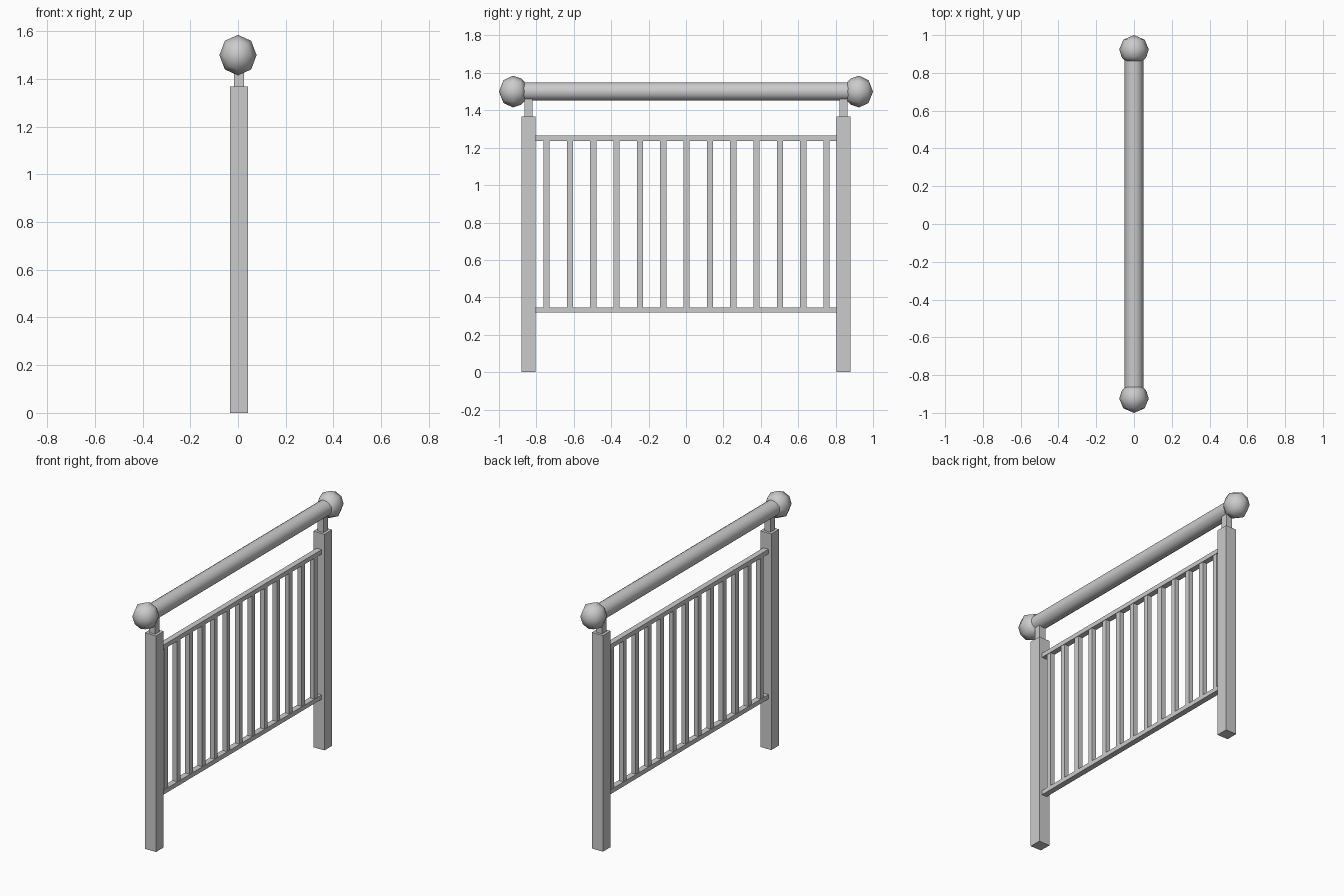
import bpy, bmesh, math

if "Cube" in bpy.data.objects:
    bpy.data.objects.remove(bpy.data.objects["Cube"], do_unlink=True)

# One plain grey for everything
grey = bpy.data.materials.new("grey metal")
grey.use_nodes = True
colour = (0.6, 0.6, 0.6, 1)
grey.diffuse_color = colour
grey.node_tree.nodes["Principled BSDF"].inputs["Base Color"].default_value = colour

CX = 0.004        # posts and infill sit slightly off the handrail axis
POST_Y = 0.842
RAIL_Z = 1.5


def box(name, y, z0, z1, wx, wy):
    bpy.ops.mesh.primitive_cube_add(size=1, location=(CX, y, (z0 + z1) / 2))
    ob = bpy.context.object
    ob.name = name
    ob.scale = (wx, wy, z1 - z0)
    bpy.ops.object.transform_apply(location=False, rotation=False, scale=True)
    ob.data.materials.append(grey)
    return ob


def lathe(name, profile, sides, rx, rz):
    """Revolve (y, radius) pairs about the handrail axis, with elliptical radii."""
    bm = bmesh.new()
    rings = []
    for y, r in profile:
        steps = sides if r > 0 else 1
        rings.append([bm.verts.new((rx * r * math.sin(math.tau * i / sides), y,
                                    RAIL_Z + rz * r * math.cos(math.tau * i / sides)))
                      for i in range(steps)])
    for a, b in zip(rings, rings[1:]):
        for i in range(sides):
            j = (i + 1) % sides
            corners = [a[i % len(a)], a[j % len(a)], b[j % len(b)], b[i % len(b)]]
            bm.faces.new(list(dict.fromkeys(corners)))
    for ring in (rings[0], rings[-1]):
        if len(ring) > 1:
            bm.faces.new(ring)
    bmesh.ops.recalc_face_normals(bm, faces=bm.faces)
    mesh = bpy.data.meshes.new(name)
    bm.to_mesh(mesh)
    bm.free()
    mesh.materials.append(grey)
    ob = bpy.data.objects.new(name, mesh)
    bpy.context.collection.objects.link(ob)
    bpy.ops.object.select_all(action='DESELECT')
    ob.select_set(True)
    bpy.context.view_layer.objects.active = ob
    bpy.ops.object.shade_smooth_by_angle(angle=math.radians(60))
    return ob


# Posts, necks and end balls, mirrored front to back
BALL = [(1.0, 0), (0.976, 0.72), (0.925, 1), (0.884, 0.84), (0.863, 0.62)]
for side, s in (("front", -1), ("back", 1)):
    box(side + "_post", s * POST_Y, 0, 1.368, 0.077, 0.077)
    box(side + "_neck", s * POST_Y, 1.368, RAIL_Z - 0.02, 0.043, 0.045)
    lathe(side + "_ball", [(s * y, r) for y, r in BALL], 8, 0.078, 0.085)

# Handrail
lathe("handrail", [(-0.87, 1), (0.87, 1)], 16, 0.049, 0.049)

# Infill rails and balusters
LOW, HIGH, THICK = 0.318, 1.265, 0.028
box("bottom_rail", 0, LOW, LOW + THICK, 0.036, 1.61)
box("top_rail", 0, HIGH - THICK, HIGH, 0.036, 1.61)
for i in range(-6, 7):
    box(f"baluster_{i + 7}", 0.003 + i * 0.1247, LOW + THICK, HIGH - THICK, 0.03, 0.033)
